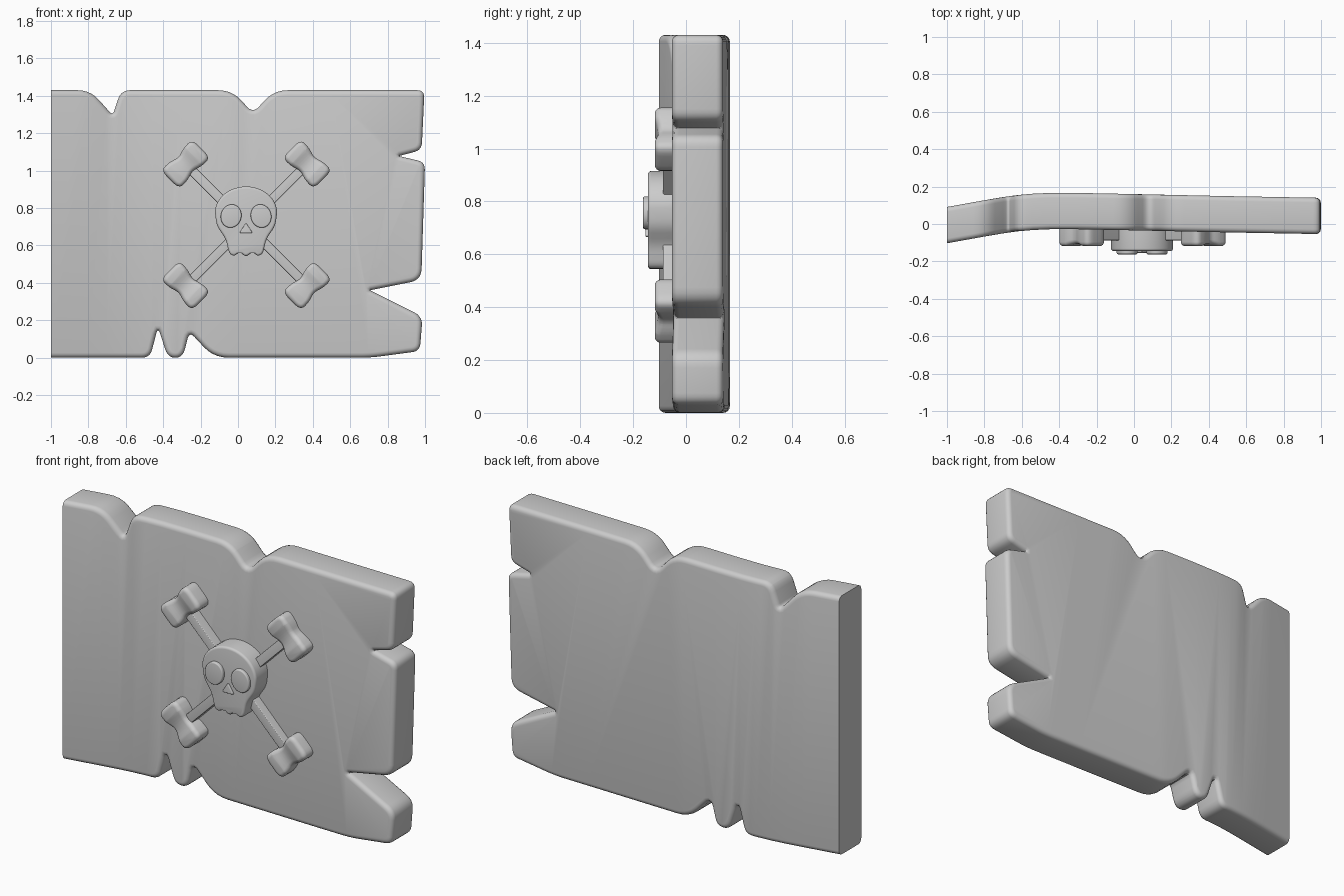
import bpy, bmesh, math
from mathutils import Vector

if "Cube" in bpy.data.objects:
    bpy.data.objects.remove(bpy.data.objects["Cube"])


def rounded(corners, steps=5):
    """Round (x, z, radius) corners with small quadratic arcs."""
    out, n = [], len(corners)
    for i, (x, z, r) in enumerate(corners):
        c = Vector((x, z))
        a = Vector(corners[i - 1][:2]) - c
        b = Vector(corners[(i + 1) % n][:2]) - c
        if r == 0:
            out.append(c)
            continue
        p = c + a.normalized() * min(r, a.length * 0.47)
        q = c + b.normalized() * min(r, b.length * 0.47)
        for k in range(steps + 1):
            t = k / steps
            out.append(p * (1 - t) ** 2 + c * 2 * t * (1 - t) + q * t * t)
    return out


def slab(name, pts, front, back, bevel, both=False, skip_x=None, cuts=(), warp=None,
         loc=(0, 0), turn=0):
    """Extruded x-z outline with a rounded rim, optionally cut and warped in y."""
    bm = bmesh.new()
    face = bm.faces.new([bm.verts.new((p[0], back, p[1])) for p in pts])
    ext = bmesh.ops.extrude_face_region(bm, geom=[face], use_keep_orig=True)
    for v in ext["geom"]:
        if isinstance(v, bmesh.types.BMVert):
            v.co.y = front
    bmesh.ops.recalc_face_normals(bm, faces=bm.faces[:])
    rims = [front, back] if both else [front]
    edges = [e for e in bm.edges
             if any(all(abs(v.co.y - y) < 1e-5 for v in e.verts) for y in rims)
             and not (skip_x is not None and all(abs(v.co.x - skip_x) < 1e-4 for v in e.verts))]
    bmesh.ops.bevel(bm, geom=edges, offset=bevel, segments=4, profile=0.5,
                    affect='EDGES', clamp_overlap=False)
    for x in cuts:
        bmesh.ops.bisect_plane(bm, geom=bm.verts[:] + bm.edges[:] + bm.faces[:], dist=1e-5,
                               plane_co=(x, 0, 0), plane_no=(1, 0, 0))
    if warp:
        for v in bm.verts:
            v.co.y += warp(v.co)
    bmesh.ops.recalc_face_normals(bm, faces=bm.faces[:])
    me = bpy.data.meshes.new(name)
    bm.to_mesh(me)
    bm.free()
    me.shade_smooth()
    me.set_sharp_from_angle(angle=math.radians(35))
    ob = bpy.data.objects.new(name, me)
    ob.location = (loc[0], 0, loc[1])
    ob.rotation_euler.y = turn
    bpy.context.collection.objects.link(ob)
    return ob


# Torn cloth: notched outline, bent near the left end
bend = [(-1, -.006), (-.8, .03), (-.7, .047), (-.62, .058), (-.54, .065), (-.45, .069),
        (-.3, .069), (0, .063), (.5, .052), (1, .043)]


def cloth_y(co):
    for (x0, y0), (x1, y1) in zip(bend, bend[1:]):
        if co.x <= x1 + 1e-6:
            return y0 + (y1 - y0) * (co.x - x0) / (x1 - x0)
    return bend[-1][1]


cloth = [(-1, 1.43, 0), (-.79, 1.43, .07), (-.67, 1.295, .025), (-.625, 1.43, .05),
         (-.03, 1.43, .08), (.08, 1.305, .05), (.19, 1.43, .08),
         (.997, 1.43, .04), (.982, 1.11, .04), (.86, 1.078, .008), (1.0, 1.045, .04),
         (.98, .415, .06), (.705, .36, .008), (.987, .22, .05), (.972, .035, .04),
         (.71, 0, .06), (-.13, 0, .08), (-.26, .14, .04), (-.295, 0, .05),
         (-.375, 0, .05), (-.428, .165, .04), (-.47, 0, .045), (-1, 0, 0)]
slab("cloth", rounded(cloth), -.097, .097, .026, both=True, skip_x=-1,
     cuts=[b[0] for b in bend[1:-1]], warp=cloth_y)

# Crossed bones: two shafts and four pinched end knobs
cx, cz, off = .045, .71, .325
knob = [(.118, .07, .045), (.118, -.07, .045), (.05, -.068, .04), (0, -.05, .035),
        (-.05, -.068, .04), (-.118, -.07, .045), (-.118, .07, .045), (-.05, .068, .04),
        (0, .05, .035), (.05, .068, .04)]


def knob_dip(co):
    return .012 * max(0, math.cos(co.x * 26)) if co.y < -.06 and abs(co.x) < .06 else 0


for s, side in ((1, "rising"), (-1, "falling")):
    shaft = [(-.46, -.025), (.46, -.025), (.46, .025), (-.46, .025)]
    slab("bone_shaft_" + side, shaft, -.087, 0, .005, loc=(cx, cz), turn=-s * math.pi / 4)
    for e, end in ((1, "right"), (-1, "left")):
        slab(f"bone_knob_{side}_{end}", rounded(knob), -.118, 0, .022,
             cuts=[i * .015 for i in range(-4, 5)], warp=knob_dip,
             loc=(cx + e * off, cz + e * s * off), turn=s * math.pi / 4)

# Skull: domed top, tapering cheeks and scalloped teeth
dome = [(.166 * math.cos(a), .775 + .14 * math.sin(a))
        for a in (math.pi * i / 24 for i in range(25))]
jaw = [(-.157, .705, .03), (-.108, .635, .03), (-.09, .555, .025), (-.062, .542, .015),
       (-.035, .566, .012), (0, .537, .02)]
jaw += [(-x, z, r) for x, z, r in reversed(jaw[:-1])]
skull = rounded([(x, z, 0) for x, z in dome] + jaw, 4)
slab("skull", skull, -.144, 0, .013, loc=(.043, 0))

# Eyes and nose
for s, side in ((-1, "left"), (1, "right")):
    eye = [(.055 * math.cos(a), .063 * math.sin(a))
           for a in (math.tau * i / 32 for i in range(32))]
    slab("eye_" + side, eye, -.162, -.13, .007, loc=(.043 + s * .08, .757),
         turn=-s * math.radians(15))
nose = rounded([(0, .722, .01), (.036, .666, .01), (-.036, .666, .01)], 3)
slab("nose", nose, -.154, -.13, .004, loc=(.043, 0))
